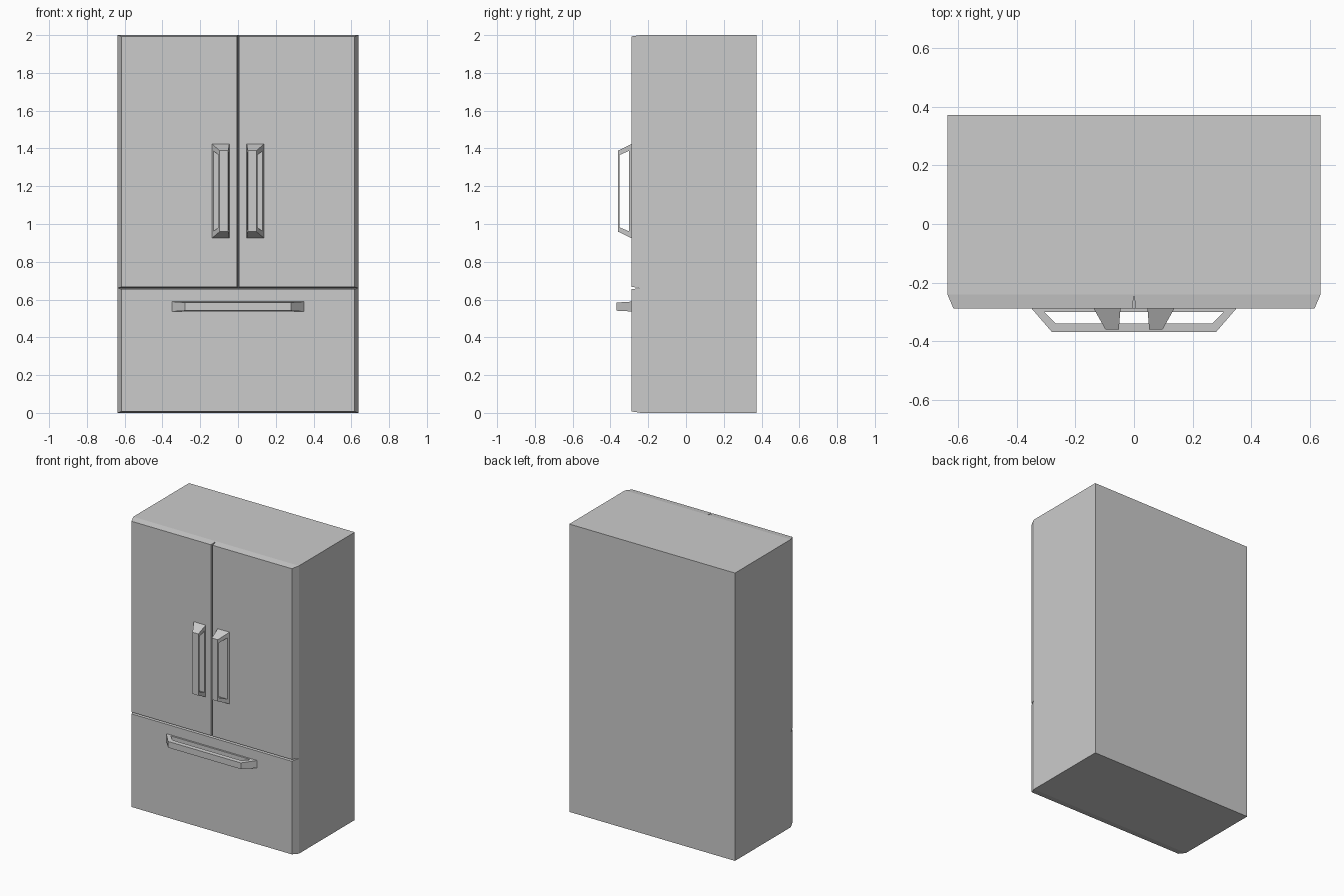
import bpy

if "Cube" in bpy.data.objects:
    bpy.data.objects.remove(bpy.data.objects["Cube"])

HALF_W, HEIGHT, BACK = 0.637, 2.0, 0.372
DOOR_BACK, DOOR_FRONT, SPLIT = -0.24, -0.289, 0.661


def make_object(name, verts, faces):
    mesh = bpy.data.meshes.new(name)
    mesh.from_pydata(verts, [], faces)
    mesh.validate()
    obj = bpy.data.objects.new(name, mesh)
    bpy.context.collection.objects.link(obj)
    # consistent outward normals
    import bmesh
    bm = bmesh.new()
    bm.from_mesh(mesh)
    bmesh.ops.recalc_face_normals(bm, faces=bm.faces)
    bm.to_mesh(mesh)
    bm.free()
    return obj


def frustum(name, rear, front, y_rear, y_front):
    """Block between two rectangles (x0, x1, z0, z1) at two depths."""
    verts = []
    for (x0, x1, z0, z1), y in ((rear, y_rear), (front, y_front)):
        verts += [(x0, y, z0), (x1, y, z0), (x1, y, z1), (x0, y, z1)]
    faces = [(0, 1, 2, 3), (7, 6, 5, 4)]
    faces += [(i, (i + 1) % 4, (i + 1) % 4 + 4, i + 4) for i in range(4)]
    return make_object(name, verts, faces)


def handle(name, outer, inner, side_base, side_front, place):
    """Trapezoid frame: profiles are (along, y); its two sides taper with y."""
    y0, y1 = outer[0][1], outer[1][1]
    verts = []
    for side in (0, 1):
        for along, y in outer + inner:
            t = (y - y0) / (y1 - y0)
            across = side_base[side] * (1 - t) + side_front[side] * t
            verts.append(place(along, across, y))
    faces = []
    for i in range(4):
        j = (i + 1) % 4
        faces += [(i, j, j + 4, i + 4), (i + 8, i + 12, j + 12, j + 8),
                  (i, i + 8, j + 8, j), (i + 4, j + 4, j + 12, i + 12)]
    return make_object(name, verts, faces)


# Cabinet
full = (-HALF_W, HALF_W, 0, HEIGHT)
frustum("cabinet", full, full, BACK, DOOR_BACK)

# Bottom freezer drawer
frustum("drawer_front", (-HALF_W, HALF_W, 0, SPLIT),
        (-0.616, 0.616, 0.008, SPLIT - 0.006), DOOR_BACK, DOOR_FRONT)

# Pair of upper doors with their vertical handles
for label, s in (("left", -1), ("right", 1)):
    frustum(label + "_door", (0, s * HALF_W, SPLIT, HEIGHT),
            (s * 0.006, s * 0.616, SPLIT + 0.006, HEIGHT - 0.007),
            DOOR_BACK, DOOR_FRONT)
    handle(label + "_door_handle",
           [(0.925, -0.288), (0.96, -0.361), (1.388, -0.361), (1.424, -0.288)],
           [(0.962, -0.303), (0.982, -0.352), (1.365, -0.352), (1.387, -0.303)],
           (0.046, 0.138), (0.052, 0.097),
           lambda along, across, y, s=s: (s * across, y, along))

# Horizontal drawer handle
handle("drawer_handle",
       [(-0.35, -0.288), (-0.28, -0.369), (0.28, -0.369), (0.35, -0.288)],
       [(-0.307, -0.30), (-0.266, -0.34), (0.266, -0.34), (0.307, -0.30)],
       (0.537, 0.589), (0.541, 0.584),
       lambda along, across, y: (along, y, across))
